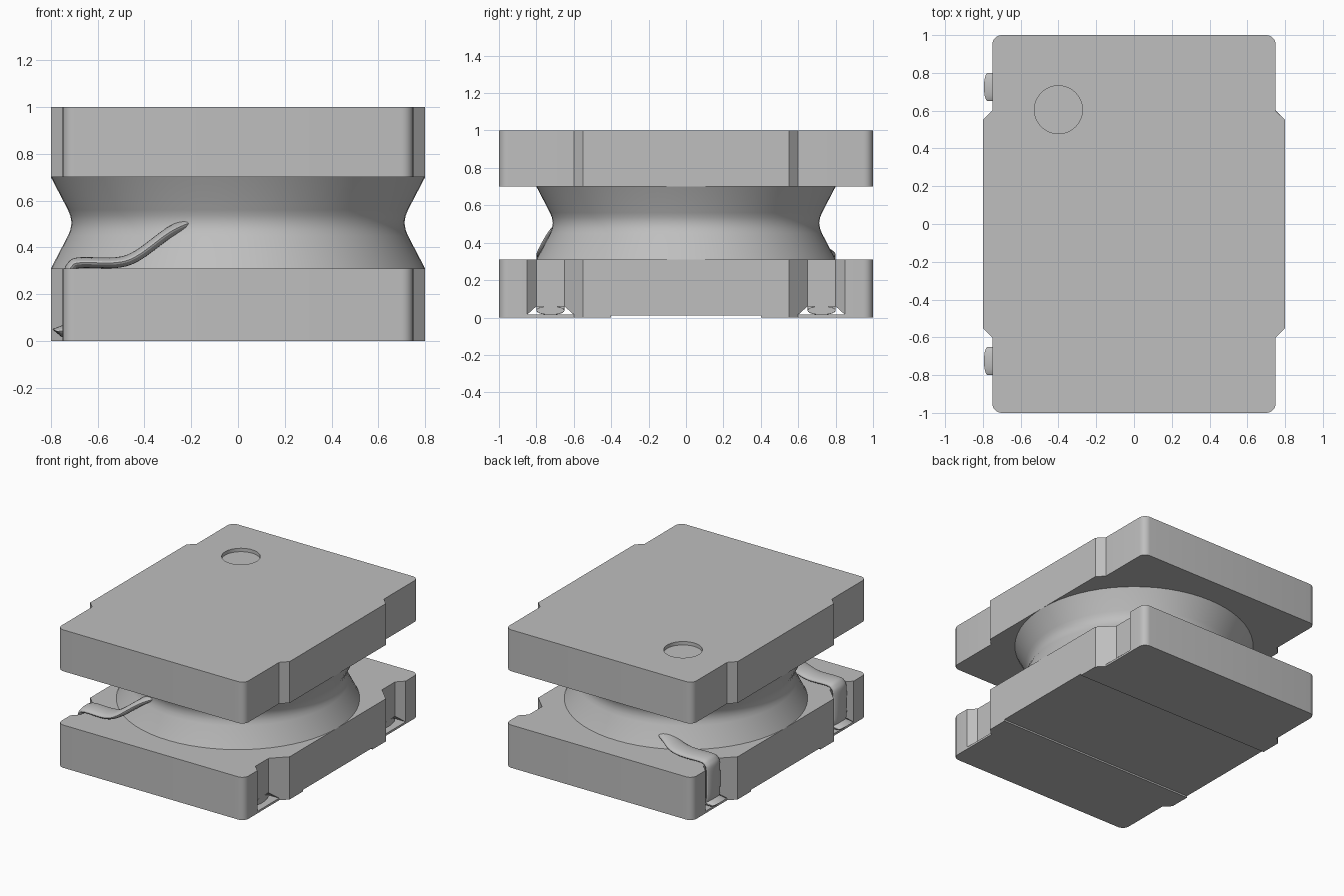
import bpy, bmesh, math
from mathutils import Vector

cube = bpy.data.objects.get("Cube")
if cube:
    bpy.data.objects.remove(cube)

grey = bpy.data.materials.new("light_grey")
grey.use_nodes = True
COLOUR = (0.52, 0.52, 0.52, 1)
grey.diffuse_color = COLOUR
grey.node_tree.nodes["Principled BSDF"].inputs["Base Color"].default_value = COLOUR


def finish(name, bm, smooth=False):
    bmesh.ops.recalc_face_normals(bm, faces=bm.faces)
    mesh = bpy.data.meshes.new(name)
    bm.to_mesh(mesh)
    bm.free()
    mesh.materials.append(grey)
    ob = bpy.data.objects.new(name, mesh)
    bpy.context.collection.objects.link(ob)
    if smooth:
        shade(ob)
    return ob


def activate(ob):
    bpy.ops.object.select_all(action='DESELECT')
    ob.select_set(True)
    bpy.context.view_layer.objects.active = ob


def shade(ob):
    activate(ob)
    bpy.ops.object.shade_smooth_by_angle(angle=math.radians(30))


def prism(name, points, direction):
    """Extrude a closed outline of 3D points along a direction."""
    bm = bmesh.new()
    face = bm.faces.new([bm.verts.new(p) for p in points])
    ext = bmesh.ops.extrude_face_region(bm, geom=[face])
    verts = [v for v in ext["geom"] if isinstance(v, bmesh.types.BMVert)]
    bmesh.ops.translate(bm, verts=verts, vec=direction)
    return finish(name, bm)


def cut(ob, cutter):
    cutter.hide_render = True
    mod = ob.modifiers.new("cut", 'BOOLEAN')
    mod.operation = 'DIFFERENCE'
    mod.solver = 'EXACT'
    mod.object = cutter
    activate(ob)
    bpy.ops.object.modifier_apply(modifier=mod.name)
    bpy.data.objects.remove(cutter)


# Flange outline: waisted sides, rounded corners
quarter = [(0.8, 0.55), (0.75, 0.6)]
for i in range(7):
    a = math.pi / 2 * i / 6
    quarter.append((0.7 + 0.05 * math.cos(a), 0.95 + 0.05 * math.sin(a)))
half = quarter + [(-x, y) for x, y in reversed(quarter)]
outline = half + [(-x, -y) for x, y in half]


def flange(name, z0, z1):
    return prism(name, [(x, y, z0) for x, y in outline], (0, 0, z1 - z0))


# Upper flange with its round marker dimple
upper = flange("upper_flange", 0.7, 1.0)
circle = [(-0.4 + 0.127 * math.cos(k * math.tau / 48),
           0.605 + 0.127 * math.sin(k * math.tau / 48), 0.975) for k in range(48)]
cut(upper, prism("dimple_cutter", circle, (0, 0, 0.1)))
shade(upper)

# Lower flange: bottom recess, wire channels and side notches
lower = flange("lower_flange", 0, 0.31)
recess = [(-1, -0.4, -0.1), (-1, 0.4, -0.1), (-1, 0.4, 0.012), (-1, -0.4, 0.012)]
cut(lower, prism("recess_cutter", recess, (2, 0, 0)))
for sy in (-1, 1):
    channel = [(-1, sy * y, z) for y, z in
               ((0.6, 0.015), (0.85, 0.015), (0.8, 0.06), (0.65, 0.06))]
    cut(lower, prism("channel_cutter", channel, (2, 0, 0)))
    for sx in (-1, 1):
        notch = [(sx * x, sy * y, 0.018) for x, y in
                 ((0.7, 0.65), (0.7, 0.8), (0.8, 0.9), (0.85, 0.9), (0.85, 0.6), (0.75, 0.6))]
        cut(lower, prism("notch_cutter", notch, (0, 0, 1)))
shade(lower)

# Waisted core turned between the flanges
profile = [(0.8, 0.31), (0.727, 0.45), (0.717, 0.475), (0.712, 0.505),
           (0.717, 0.535), (0.727, 0.56), (0.8, 0.7)]
bm = bmesh.new()
rings = []
for r, z in profile:
    rings.append([bm.verts.new((r * math.cos(k * math.tau / 64), r * math.sin(k * math.tau / 64), z))
                  for k in range(64)])
for a, b in zip(rings, rings[1:]):
    for k in range(64):
        bm.faces.new((a[k], a[k - 1], b[k - 1], b[k]))
bm.faces.new(rings[0])
bm.faces.new(rings[-1])
finish("core", bm, True)


def spline(points, steps=5):
    """Smooth path through the given points."""
    p = [Vector(q) for q in points]
    p = [p[0] * 2 - p[1]] + p + [p[-1] * 2 - p[-2]]
    out = []
    for a, b, c, d in zip(p, p[1:], p[2:], p[3:]):
        for i in range(steps):
            t = i / steps
            out.append(0.5 * (2 * b + (c - a) * t + (2 * a - 5 * b + 4 * c - d) * t * t
                              + (3 * b - a - 3 * c + d) * t ** 3))
    return out + [p[-2]]


def wire(name, points):
    """Sweep a flat oval section that stays wide along y."""
    path = spline(points)
    bm = bmesh.new()
    rings = []
    for i, p in enumerate(path):
        tangent = path[min(i + 1, len(path) - 1)] - path[max(i - 1, 0)]
        normal = Vector((-tangent.z, 0, tangent.x)).normalized()
        rings.append([bm.verts.new(p + Vector((0, 0.075 * math.cos(a), 0)) + normal * 0.023 * math.sin(a))
                      for a in (k * math.tau / 20 for k in range(20))])
    for a, b in zip(rings, rings[1:]):
        for k in range(20):
            bm.faces.new((a[k], a[k - 1], b[k - 1], b[k]))
    bm.faces.new(rings[0])
    bm.faces.new(rings[-1])
    finish(name, bm, True)


# Lead wires: under the base, up the notch, then over to the core
lead = [(0.7, 0.038), (-0.66, 0.038), (-0.705, 0.05), (-0.724, 0.09),
        (-0.724, 0.27), (-0.71, 0.32), (-0.67, 0.335), (-0.52, 0.335)]
front_tail = [(-0.43, -0.715, 0.365), (-0.3, -0.66, 0.46), (-0.22, -0.61, 0.5), (-0.15, -0.57, 0.52)]
back_tail = [(-0.42, 0.715, 0.35), (-0.32, 0.66, 0.375), (-0.22, 0.6, 0.39)]
wire("front_lead_wire", [(x, -0.725, z) for x, z in lead] + front_tail)
wire("back_lead_wire", [(x, 0.725, z) for x, z in lead] + back_tail)
